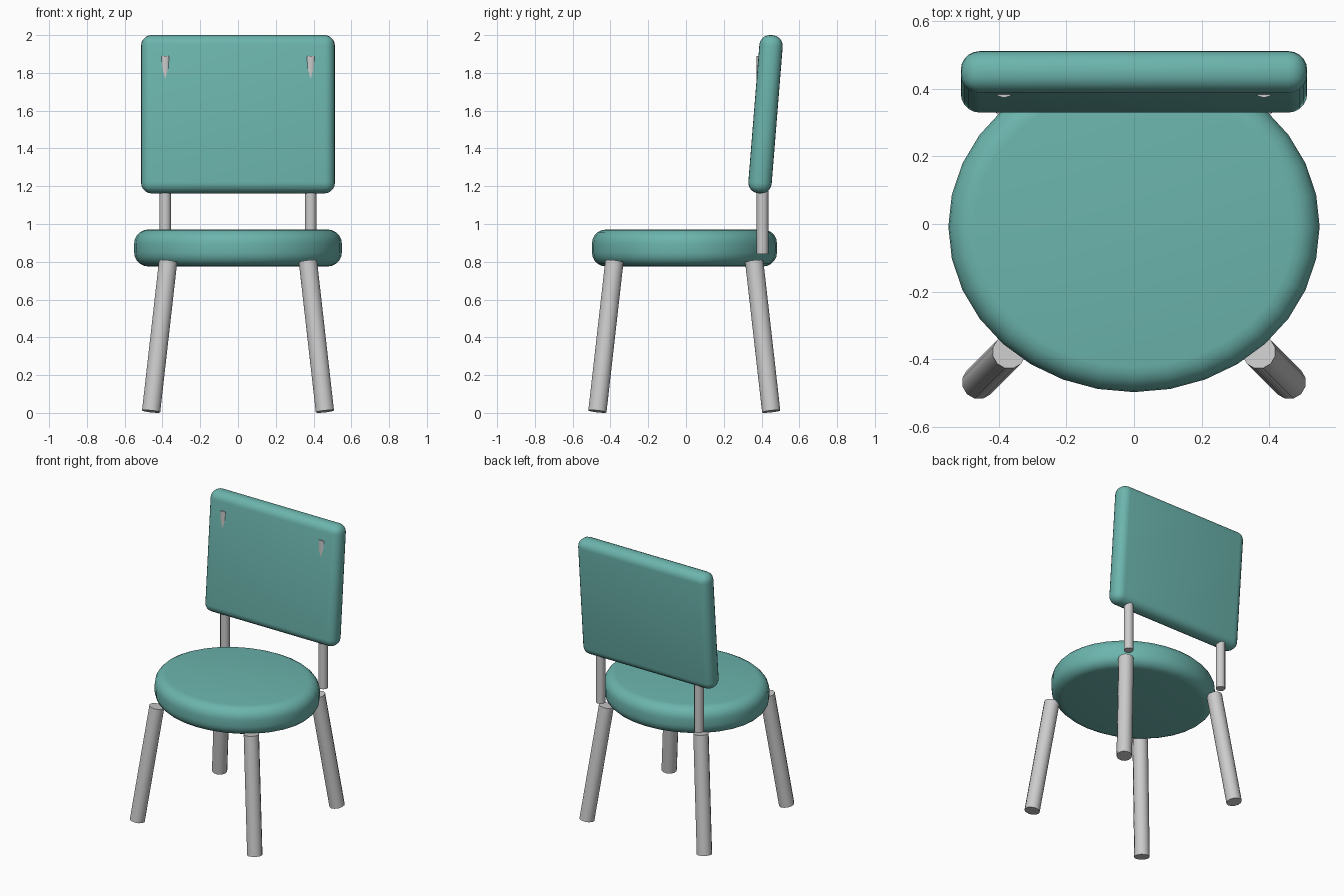
import bpy
from mathutils import Vector
from math import radians

if "Cube" in bpy.data.objects:
    bpy.data.objects.remove(bpy.data.objects["Cube"])

teal = bpy.data.materials.new("teal_upholstery")
teal.diffuse_color = (0.15, 0.46, 0.42, 1)
teal.use_nodes = True
teal.node_tree.nodes["Principled BSDF"].inputs["Base Color"].default_value = teal.diffuse_color


def finish(ob, name, bevel=0, segments=4, mat=None):
    ob.name = name
    bpy.context.view_layer.objects.active = ob
    bpy.ops.object.transform_apply(location=False, rotation=False, scale=True)
    if bevel:
        m = ob.modifiers.new("bevel", 'BEVEL')
        m.width, m.segments = bevel, segments
        m.limit_method, m.angle_limit = 'ANGLE', radians(40)
        bpy.ops.object.modifier_apply(modifier="bevel")
    bpy.ops.object.shade_smooth_by_angle(angle=radians(50))
    if mat:
        ob.data.materials.append(mat)


def rod(name, a, b, radius, sides):
    a, b = Vector(a), Vector(b)
    d = b - a
    bpy.ops.mesh.primitive_cylinder_add(
        vertices=sides, radius=radius, depth=d.length, location=(a + b) / 2,
        rotation=d.to_track_quat('Z', 'Y').to_euler())
    finish(bpy.context.object, name)


# Oval cushioned seat
bpy.ops.mesh.primitive_cylinder_add(vertices=32, radius=1, depth=1,
                                    location=(0, -0.008, 0.873))
seat = bpy.context.object
seat.scale = (0.55, 0.49, 0.196)
finish(seat, "seat", 0.075, 5, teal)

# Tilted padded backrest
bpy.ops.mesh.primitive_cube_add(size=1, location=(0, 0.421, 1.581),
                                rotation=(radians(-4.6), 0, 0))
back = bpy.context.object
back.scale = (1.026, 0.124, 0.84)
finish(back, "backrest", 0.056, 5, teal)

# Splayed legs and upright back posts
for side, sx in (("left", -1), ("right", 1)):
    for end, sy in (("front", -1), ("back", 1)):
        rod(f"{end}_{side}_leg",
            (sx * 0.46, sy * 0.46 - 0.009, 0.008),
            (sx * 0.37, sy * 0.37 - 0.009, 0.803), 0.05, 12)
    rod(f"back_post_{side}", (sx * 0.385, 0.405, 0.84),
        (sx * 0.385, 0.405, 1.89), 0.031, 12)
